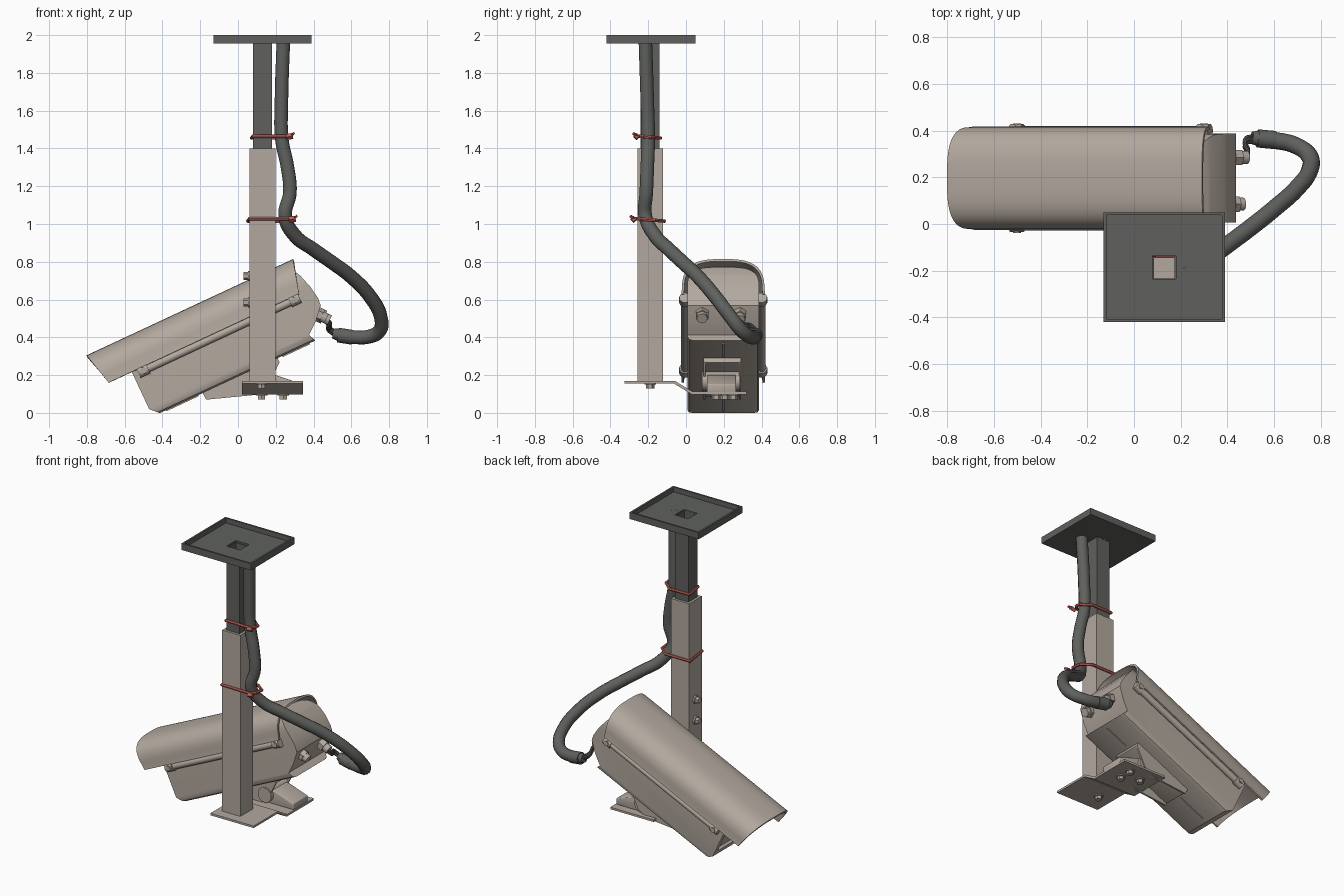
import bpy, bmesh, math
from mathutils import Vector, Matrix

if "Cube" in bpy.data.objects:
    bpy.data.objects.remove(bpy.data.objects["Cube"])


def material(name, col):
    m = bpy.data.materials.new(name)
    m.diffuse_color = (*col, 1)
    m.use_nodes = True
    m.node_tree.nodes["Principled BSDF"].inputs["Base Color"].default_value = m.diffuse_color
    return m


BEIGE = material("warm_beige", (0.45, 0.395, 0.345))
DARK = material("dark_grey", (0.115, 0.12, 0.11))
RED = material("tie_red", (0.55, 0.12, 0.10))

# Camera frame: x along the housing, z up from it, tilted 25 degrees
TILT = Matrix.Translation((0, 0.197, 0)) @ Matrix.Rotation(math.radians(-25), 4, 'Y')


def select(ob):
    bpy.ops.object.select_all(action='DESELECT')
    ob.select_set(True)
    bpy.context.view_layer.objects.active = ob


def add(name, bm, mat):
    bmesh.ops.recalc_face_normals(bm, faces=bm.faces[:])
    me = bpy.data.meshes.new(name)
    bm.to_mesh(me)
    bm.free()
    ob = bpy.data.objects.new(name, me)
    bpy.context.collection.objects.link(ob)
    me.materials.append(mat)
    return ob


def finish(ob, M=None):
    if M:
        ob.data.transform(M)
    select(ob)
    bpy.ops.object.shade_smooth_by_angle(angle=math.radians(35))
    return ob


def apply(ob, kind, **kw):
    mod = ob.modifiers.new(kind, kind)
    for k, v in kw.items():
        setattr(mod, k, v)
    select(ob)
    bpy.ops.object.modifier_apply(modifier=mod.name)


def boolean(ob, cutter, op):
    apply(ob, 'BOOLEAN', object=cutter, operation=op, solver='EXACT')
    bpy.data.objects.remove(cutter)


def prism(name, pts, a, b, axis, mat, bevel=0):
    """Extrude a 2D outline from a to b along an axis."""
    place = {'x': lambda p, t: (t, p[0], p[1]), 'y': lambda p, t: (p[0], t, p[1]),
             'z': lambda p, t: (p[0], p[1], t)}[axis]
    bm = bmesh.new()
    rings = [[bm.verts.new(place(p, t)) for p in pts] for t in (a, b)]
    n = len(pts)
    for r in rings:
        bm.faces.new(r)
    for i in range(n):
        j = (i + 1) % n
        bm.faces.new((rings[0][i], rings[0][j], rings[1][j], rings[1][i]))
    ob = add(name, bm, mat)
    if bevel:
        apply(ob, 'BEVEL', width=bevel, segments=3)
    return ob


def rect(x0, x1, y0, y1):
    return [(x0, y0), (x1, y0), (x1, y1), (x0, y1)]


def cyl(name, p0, p1, r, mat, n=24, r2=None, M=None):
    p0, p1 = Vector(p0), Vector(p1)
    d = p1 - p0
    bm = bmesh.new()
    bmesh.ops.create_cone(bm, cap_ends=True, segments=n, radius1=r,
                          radius2=r if r2 is None else r2, depth=d.length)
    bm.transform(Matrix.Translation((p0 + p1) / 2) @ d.to_track_quat('Z', 'Y').to_matrix().to_4x4())
    return finish(add(name, bm, mat), M)


def tube(name, pts, r, mat, cyclic=False, smooth=True, res=4):
    cu = bpy.data.curves.new(name, 'CURVE')
    cu.dimensions = '3D'
    cu.bevel_depth, cu.bevel_resolution, cu.use_fill_caps = r, res, True
    cu.resolution_u = 8
    s = cu.splines.new('BEZIER')
    s.bezier_points.add(len(pts) - 1)
    for bp, p in zip(s.bezier_points, pts):
        bp.co = p
        bp.handle_left_type = bp.handle_right_type = 'AUTO' if smooth else 'VECTOR'
    s.use_cyclic_u = cyclic
    cu.materials.append(mat)
    ob = bpy.data.objects.new(name, cu)
    bpy.context.collection.objects.link(ob)
    select(ob)
    bpy.ops.object.convert(target='MESH')
    return finish(bpy.context.object)


# Ceiling tray with a square hole over the hollow pole
tray = prism("ceiling_tray", rect(-0.13, 0.39, -0.42, 0.05), 1.955, 2.0, 'z', DARK)
boolean(tray, prism("cut", rect(-0.118, 0.378, -0.408, 0.038), 1.967, 2.1, 'z', DARK), 'DIFFERENCE')
boolean(tray, prism("cut", rect(0.08, 0.18, -0.235, -0.137), 1.9, 2.1, 'z', DARK), 'DIFFERENCE')

# Telescopic pole, both sections hollow
for name, h, z0, z1, mat in (("inner_pole", 0.05, 1.1, 1.957, DARK), ("outer_pole", 0.068, 0.165, 1.4, BEIGE)):
    cx, cy = 0.13, -0.19
    ob = prism(name, rect(cx - h, cx + h, cy - h, cy + h), z0, z1, 'z', mat)
    k = h - (0.006 if h < 0.06 else 0.016)
    boolean(ob, prism("cut", rect(cx - k, cx + k, cy - k, cy + k), 0, 2.1, 'z', mat), 'DIFFERENCE')
for z in (0.585, 0.725):
    cyl("pole_washer", (0.063, -0.19, z), (0.052, -0.19, z), 0.027, BEIGE)
    cyl("pole_bolt", (0.053, -0.19, z), (0.03, -0.19, z), 0.021, BEIGE, 6)

# Stepped base bracket and its bolts
step = [(-0.325, 0.17), (-0.06, 0.17), (0.035, 0.112), (0.32, 0.112),
        (0.32, 0.098), (0.03, 0.098), (-0.065, 0.156), (-0.325, 0.156)]
prism("base_bracket", step, 0.02, 0.345, 'x', BEIGE)
for x, y, z in ((0.125, -0.19, 0.157), (0.125, 0.205, 0.099), (0.24, 0.16, 0.099), (0.24, 0.25, 0.099)):
    cyl("bracket_washer", (x, y, z), (x, y, z - 0.008), 0.03, BEIGE)
    cyl("bracket_bolt", (x, y, z - 0.007), (x, y, z - 0.028), 0.022, BEIGE, 6)

# Swivel: wedge foot, barrel and tilted cradle
foot = [(0.04, 0.11), (0.34, 0.11), (0.34, 0.152), (0.2, 0.2), (0.1, 0.2)]
finish(prism("swivel_foot", foot, 0.11, 0.265, 'y', BEIGE, 0.006))
cyl("swivel_barrel", (0.14, 0.085, 0.168), (0.14, 0.285, 0.168), 0.05, BEIGE, 32)
finish(prism("cradle_plate", rect(-0.124, 0.313, 0.148, 0.18), -0.10, 0.09, 'y', BEIGE, 0.004), TILT)
for y in (-0.105, 0.083):
    cheek = [(-0.124, 0.135), (0.13, 0.045), (0.20, 0.06), (0.313, 0.15), (0.313, 0.178), (-0.124, 0.178)]
    finish(prism("cradle_cheek", cheek, y, y + 0.012, 'y', BEIGE), TILT)

# Camera housing: arched cross-section intersected with its side profile
arch = [(0.19 * math.copysign(abs(math.cos(t)) ** 0.65, math.cos(t)), 0.44 + 0.15 * math.sin(t) ** 0.75)
        for t in [math.pi * i / 28 for i in range(29)]]
section = [(-0.19, 0.205), (-0.181, 0.183), (-0.16, 0.174), (0.16, 0.174), (0.181, 0.183), (0.19, 0.205)] + arch
body = prism("camera_housing", section, -0.5, 0.75, 'x', BEIGE)
side = [(-0.362, 0.16), (-0.418, 0.217), (-0.418, 0.61), (0.545, 0.61), (0.575, 0.575), (0.605, 0.522),
        (0.63, 0.44), (0.641, 0.37), (0.637, 0.33), (0.574, 0.261), (0.515, 0.215), (0.54, 0.16)]
boolean(body, prism("cut", side, -0.4, 0.4, 'y', BEIGE), 'INTERSECT')
boolean(body, prism("cut", rect(-0.155, 0.155, 0.25, 0.53), -0.5, -0.40, 'x', BEIGE), 'DIFFERENCE')
finish(body, TILT)
for a, b in ((-0.34, -0.15), (0.34, 0.5)):
    finish(prism("underside_rib", rect(a, b, 0.168, 0.178), -0.006, 0.006, 'y', BEIGE), TILT)

# Sun shroud: thin arched sheet with raked ends
bm = bmesh.new()
outline = [(0.222, 0.435)]
for i in range(33):
    t = math.pi * i / 32
    outline.append((0.218 * math.copysign(abs(math.cos(t)) ** 0.65, math.cos(t)), 0.465 + 0.15 * math.sin(t) ** 0.8))
outline.append((-0.222, 0.435))
ends = [[bm.verts.new((u + (0.615 - w) * k, y, w)) for y, w in outline] for u, k in ((-0.598, 0.25), (0.608, -0.27))]
for i in range(len(outline) - 1):
    bm.faces.new((ends[0][i], ends[0][i + 1], ends[1][i + 1], ends[1][i]))
shroud = add("sun_shroud", bm, BEIGE)
up = max(shroud.data.polygons, key=lambda p: p.center.z).normal.z
apply(shroud, 'SOLIDIFY', thickness=0.013, offset=-1 if up > 0 else 1)
finish(shroud, TILT)

# Side rails with end knobs
for s in (-1, 1):
    y = 0.203 * s
    cyl("side_rail", (-0.36, y, 0.415), (0.53, y, 0.415), 0.021, BEIGE, M=TILT)
    for u in (-0.36, 0.525):
        cyl("rail_collar", (u - 0.028, y, 0.415), (u + 0.028, y, 0.415), 0.029, BEIGE, M=TILT)
        cyl("rail_screw", (u, y, 0.415), (u, y + 0.032 * s, 0.415), 0.018, BEIGE, 6, M=TILT)

# Cable glands on the rear underside
for y, k in ((0.085, 0.8), (0.285, 1)):
    a, d = Vector((0.40, y, 0.535)), Vector((0.085, 0, -0.045)) * k
    cyl("gland_nut", a, a + d * 0.65, 0.038, BEIGE, 6)
    cyl("gland_cap", a + d * 0.6, a + d, 0.028, BEIGE, 20)

# Loose wires into the cable sleeve
for dy, dz in ((0, 0.008), (0.012, -0.006), (-0.012, -0.004), (0.004, -0.016)):
    tube("gland_wire", [(0.46, 0.285 + dy, 0.50 + dz), (0.49, 0.30 + dy, 0.47 + dz),
                        (0.475, 0.35 + dy, 0.455 + dz), (0.53, 0.365 + dy, 0.415 + dz)], 0.008, DARK, res=2)
cyl("sleeve_tip", (0.505, 0.37, 0.42), (0.55, 0.365, 0.41), 0.027, DARK, r2=0.036)
cyl("sleeve", (0.53, 0.367, 0.412), (0.605, 0.36, 0.40), 0.039, DARK)

# Main cable
path = [(0.24, -0.215, 1.966), (0.23, -0.205, 1.65), (0.232, -0.2, 1.45), (0.262, -0.205, 1.30),
        (0.275, -0.21, 1.17), (0.25, -0.215, 1.04), (0.30, -0.165, 0.94), (0.40, -0.09, 0.865),
        (0.50, -0.015, 0.795), (0.60, 0.065, 0.72), (0.70, 0.155, 0.615), (0.755, 0.235, 0.51),
        (0.75, 0.295, 0.435), (0.69, 0.338, 0.403), (0.585, 0.362, 0.402)]
tube("main_cable", path, 0.037, DARK)

# Red cable ties with a locking head and tail
for name, z, x0, x1, y0, y1 in (("upper_tie", 1.46, 0.07, 0.28, -0.25, -0.135), ("lower_tie", 1.022, 0.05, 0.295, -0.265, -0.115)):
    loop = [(x0 + 0.01, y0 + 0.005), (x1 - 0.03, y0), (x1, y0 + 0.03), (x1, y1 - 0.05), (x1 - 0.06, y1), (x0, y1)]
    tilt = lambda y: z - 0.09 * (y + 0.19)
    tube(name, [(x, y, tilt(y)) for x, y in loop], 0.01, RED, True, False, 1)
    cyl(name + "_head", (x1 - 0.025, y0 - 0.012, z), (x1 + 0.01, y0 - 0.012, z + 0.006), 0.016, RED, 4)
    cyl(name + "_tail", (x1, y0, z + 0.003), (x1 + 0.015, y0 - 0.03, z + 0.02), 0.008, RED, 4)
